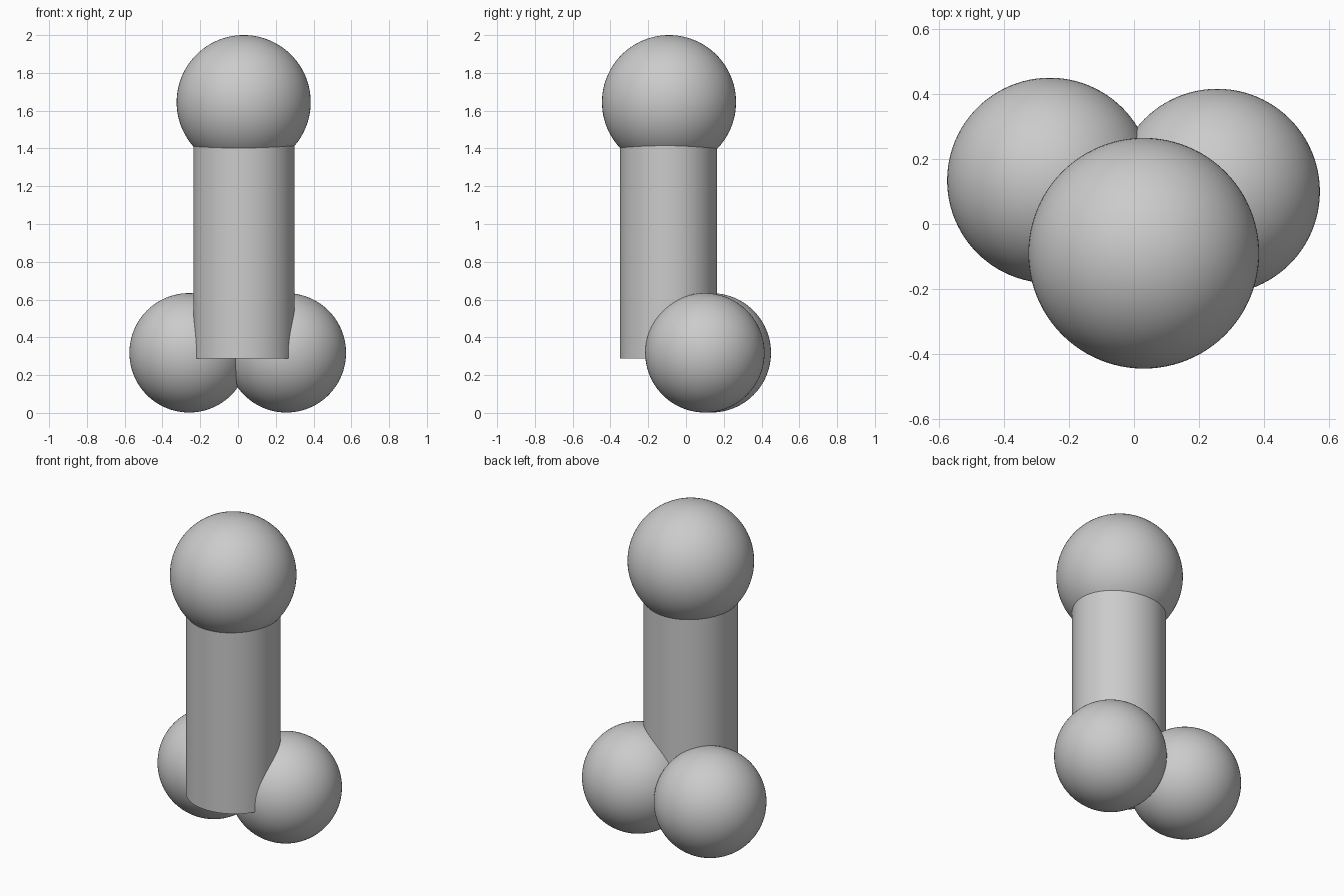
import bpy

if "Cube" in bpy.data.objects:
    bpy.data.objects.remove(bpy.data.objects["Cube"])


def finish(name, scale=(1, 1, 1)):
    ob = bpy.context.object
    ob.name = name
    ob.scale = scale
    bpy.ops.object.transform_apply(location=False, rotation=False, scale=True)
    bpy.ops.object.shade_smooth_by_angle()
    return ob


def ball(name, center, radius):
    bpy.ops.mesh.primitive_uv_sphere_add(segments=96, ring_count=48, radius=radius, location=center)
    return finish(name)


# upright column, slightly oval in section
BOTTOM, TOP = 0.287, 1.55
bpy.ops.mesh.primitive_cylinder_add(vertices=96, radius=1, depth=TOP - BOTTOM,
                                    location=(0.032, -0.092, (TOP + BOTTOM) / 2))
finish("column", (0.268, 0.257, 1))

# large ball on top of the column
ball("top_ball", (0.03, -0.09, 1.645), 0.355)

# pair of balls at the base
ball("base_ball_left", (-0.259, 0.134, 0.318), 0.316)
ball("base_ball_right", (0.256, 0.1, 0.318), 0.316)
